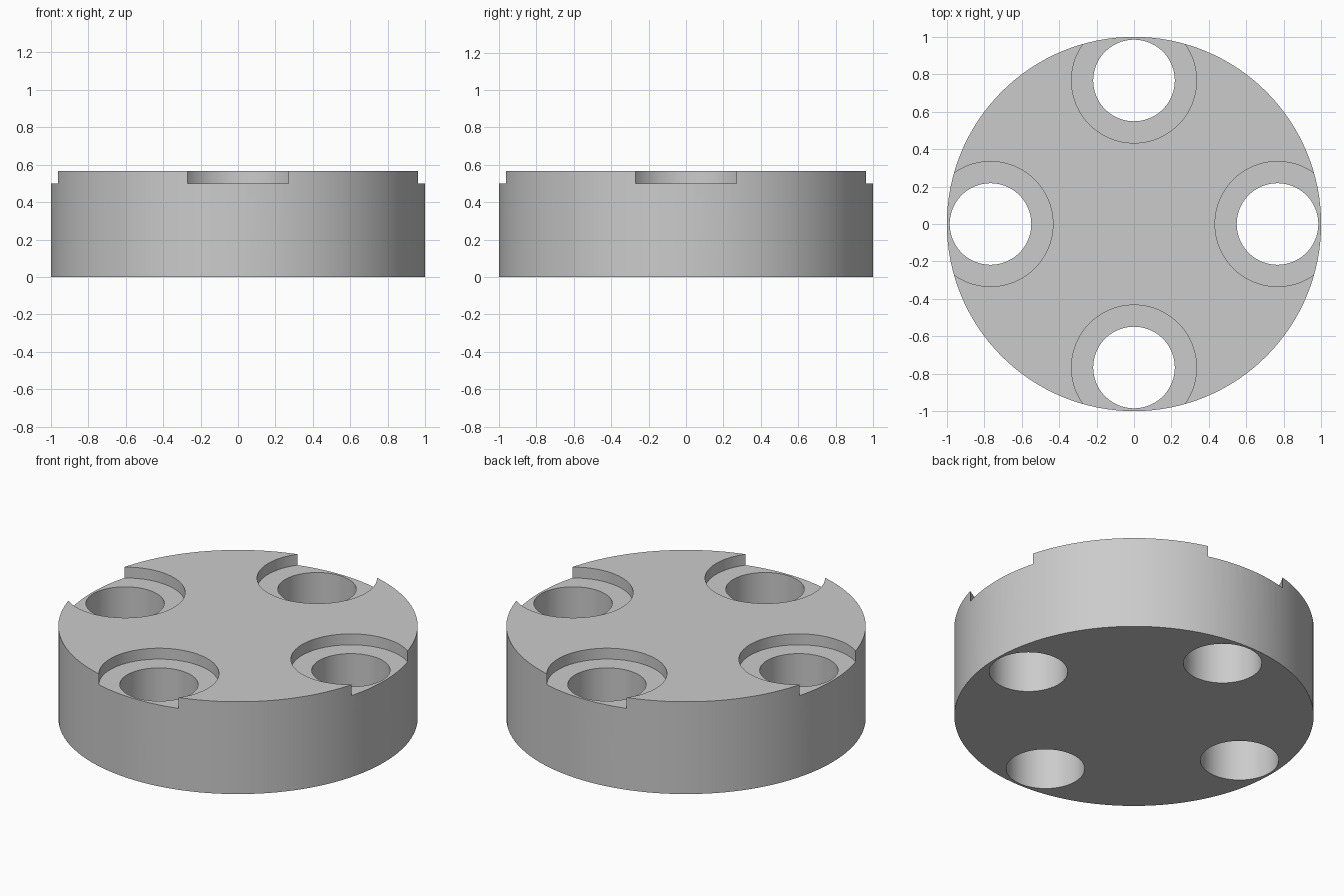
import bpy, bmesh, math

if "Cube" in bpy.data.objects:
    bpy.data.objects.remove(bpy.data.objects["Cube"])

HEIGHT, FLOOR = 0.567, 0.5        # disc height, counterbore floor
HOLE_R, BORE_R, OFFSET = 0.218, 0.334, 0.767
SEGMENTS = 128


def lathe(bm, profile, cx, cy, n):
    """Closed solid of revolution from (radius, z) points, bottom to top."""
    rings = [[bm.verts.new((cx + r * math.cos(2 * math.pi * i / n),
                            cy + r * math.sin(2 * math.pi * i / n), z))
              for i in range(n)] for r, z in profile]
    for low, high in zip(rings, rings[1:]):
        for i in range(n):
            j = (i + 1) % n
            bm.faces.new((low[i], low[j], high[j], high[i]))
    bm.faces.new(rings[0][::-1])
    bm.faces.new(rings[-1])


def finish(name, bm):
    bmesh.ops.recalc_face_normals(bm, faces=bm.faces)
    mesh = bpy.data.meshes.new(name)
    bm.to_mesh(mesh)
    bm.free()
    obj = bpy.data.objects.new(name, mesh)
    bpy.context.collection.objects.link(obj)
    return obj


# Round disc body
bm = bmesh.new()
lathe(bm, [(1, 0), (1, HEIGHT)], 0, 0, SEGMENTS)
disc = finish("disc_body", bm)
grey = bpy.data.materials.new("grey")
grey.diffuse_color = (0.6, 0.6, 0.6, 1)
grey.use_nodes = True
grey.node_tree.nodes["Principled BSDF"].inputs["Base Color"].default_value = grey.diffuse_color
disc.data.materials.append(grey)

# Four stepped cutters: through hole plus a wider counterbore open at the rim
bm = bmesh.new()
for k in range(4):
    a = k * math.pi / 2
    lathe(bm, [(HOLE_R, -0.1), (HOLE_R, FLOOR), (BORE_R, FLOOR), (BORE_R, HEIGHT + 0.1)],
          OFFSET * math.cos(a), OFFSET * math.sin(a), 96)
cutter = finish("counterbore_cutter", bm)
cutter.hide_render = True

cut = disc.modifiers.new("counterbores", 'BOOLEAN')
cut.operation = 'DIFFERENCE'
cut.solver = 'EXACT'
cut.object = cutter
bpy.context.view_layer.objects.active = disc
disc.select_set(True)
cutter.select_set(False)
bpy.ops.object.modifier_apply(modifier=cut.name)
bpy.data.objects.remove(cutter)

# Smooth round walls, sharp rims
bpy.ops.object.shade_smooth_by_angle(angle=math.radians(30))
